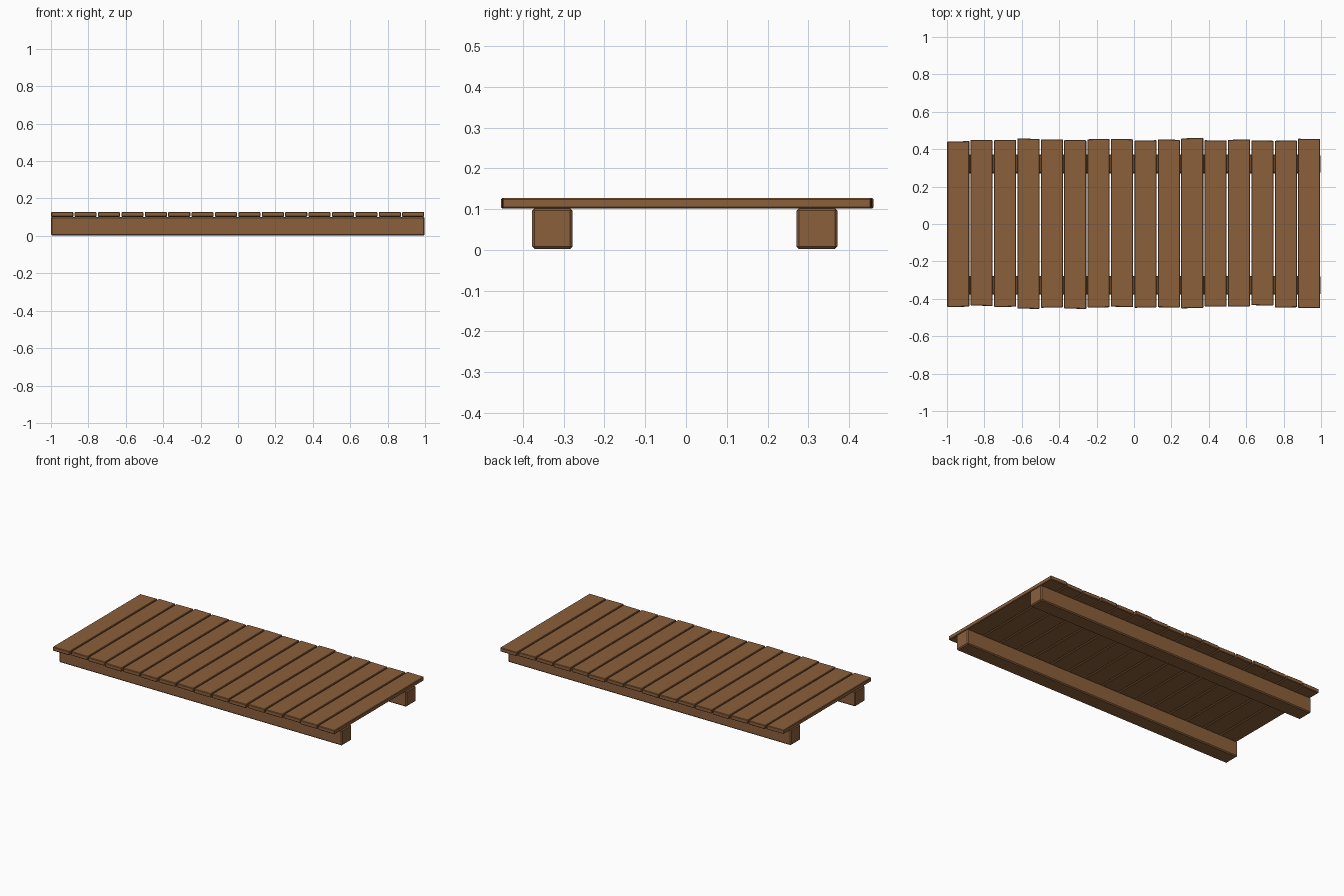
import bpy, bmesh

if "Cube" in bpy.data.objects:
    bpy.data.objects.remove(bpy.data.objects["Cube"])

wood = bpy.data.materials.new("brown wood")
wood.diffuse_color = (0.26, 0.115, 0.044, 1)
wood.use_nodes = True
wood.node_tree.nodes["Principled BSDF"].inputs["Base Color"].default_value = wood.diffuse_color


def board(name, x0, x1, y0, y1, z0, z1, bevel, skew=0.0):
    """Box with softened edges; skew tilts the cut at its y ends."""
    bm = bmesh.new()
    bmesh.ops.create_cube(bm, size=1)
    for v in bm.verts:
        sx = v.co.x * 2
        v.co.x = x1 if v.co.x > 0 else x0
        v.co.y = (y1 if v.co.y > 0 else y0) + sx * skew
        v.co.z = z1 if v.co.z > 0 else z0
    bmesh.ops.bevel(bm, geom=bm.edges[:], offset=bevel, segments=1,
                    affect='EDGES', profile=0.5)
    mesh = bpy.data.meshes.new(name)
    bm.to_mesh(mesh)
    bm.free()
    mesh.materials.append(wood)
    obj = bpy.data.objects.new(name, mesh)
    bpy.context.collection.objects.link(obj)
    return obj


# two long support beams
board("front_beam", -1, 0.998, -0.377, -0.278, 0.002, 0.102, 0.006)
board("back_beam", -1, 0.998, 0.271, 0.371, 0.002, 0.102, 0.006)

# deck planks with slightly uneven ends
back_ends = [.442, .449, .449, .456, .452, .449, .454, .454,
             .447, .451, .459, .447, .451, .446, .446, .455]
front_ends = [.443, .437, .443, .453, .447, .453, .446, .443,
              .447, .446, .450, .441, .441, .435, .446, .449]
pitch, width = 0.1251, 0.118
for i, (back, front) in enumerate(zip(back_ends, front_ends)):
    cx = (i - 7.5) * pitch - 0.0015
    board(f"plank_{i + 1}", cx - width / 2, cx + width / 2,
          -front, back, 0.102, 0.127, 0.003, 0.001 * (-1) ** i)
